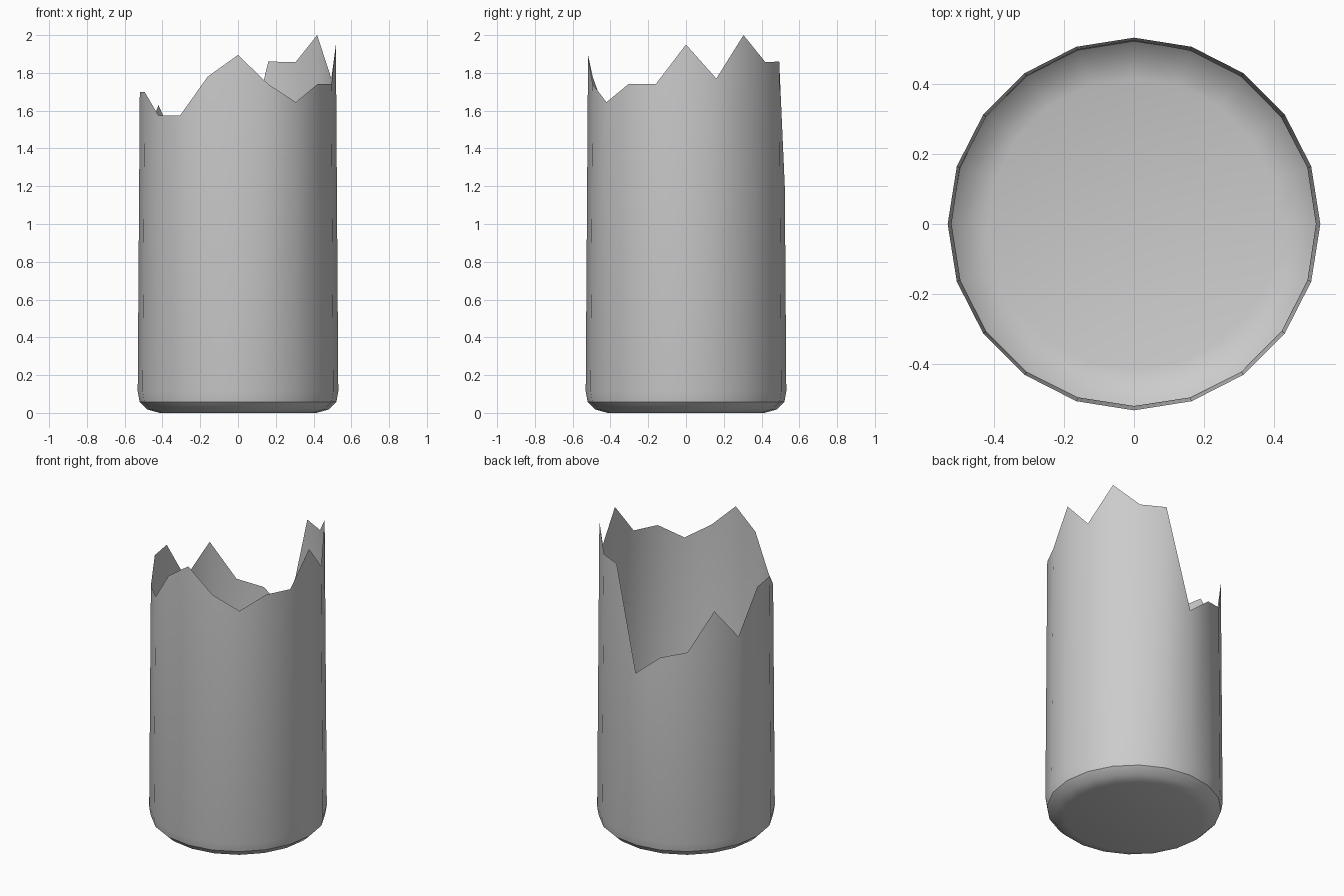
import bpy, bmesh, math

if "Cube" in bpy.data.objects:
    bpy.data.objects.remove(bpy.data.objects["Cube"])

SIDES = 20
# broken rim height at each corner, counter-clockwise from +x
RIM = [1.95, 1.77, 2.0, 1.857, 1.86, 1.193, 1.328, 1.372, 1.63, 1.427,
       1.70, 1.70, 1.575, 1.575, 1.78, 1.895, 1.74, 1.645, 1.74, 1.74]
# rounded foot: (radius, height)
FOOT = [(0.415, 0.0), (0.48, 0.018), (0.521, 0.058), (0.531, 0.115)]


def corner(bm, k, r, z):
    a = 2 * math.pi * k / SIDES
    return bm.verts.new((r * math.cos(a), r * math.sin(a), z))


bm = bmesh.new()
# foot rings, then the jagged rim on a slightly tapering wall
rings = [[corner(bm, k, r, z) for k in range(SIDES)] for r, z in FOOT]
rings.append([corner(bm, k, 0.531 - 0.0065 * z, z) for k, z in enumerate(RIM)])

# base disc
bm.faces.new(rings[0][::-1])
# thin wall
for low, high in zip(rings, rings[1:]):
    for k in range(SIDES):
        n = (k + 1) % SIDES
        bm.faces.new((low[k], low[n], high[n], high[k]))

mesh = bpy.data.meshes.new("broken_container")
bm.to_mesh(mesh)
bm.free()
obj = bpy.data.objects.new("broken_container", mesh)
bpy.context.collection.objects.link(obj)

# smooth wall, crisp foot edges
bpy.context.view_layer.objects.active = obj
obj.select_set(True)
bpy.ops.object.shade_smooth_by_angle(angle=math.radians(30))
